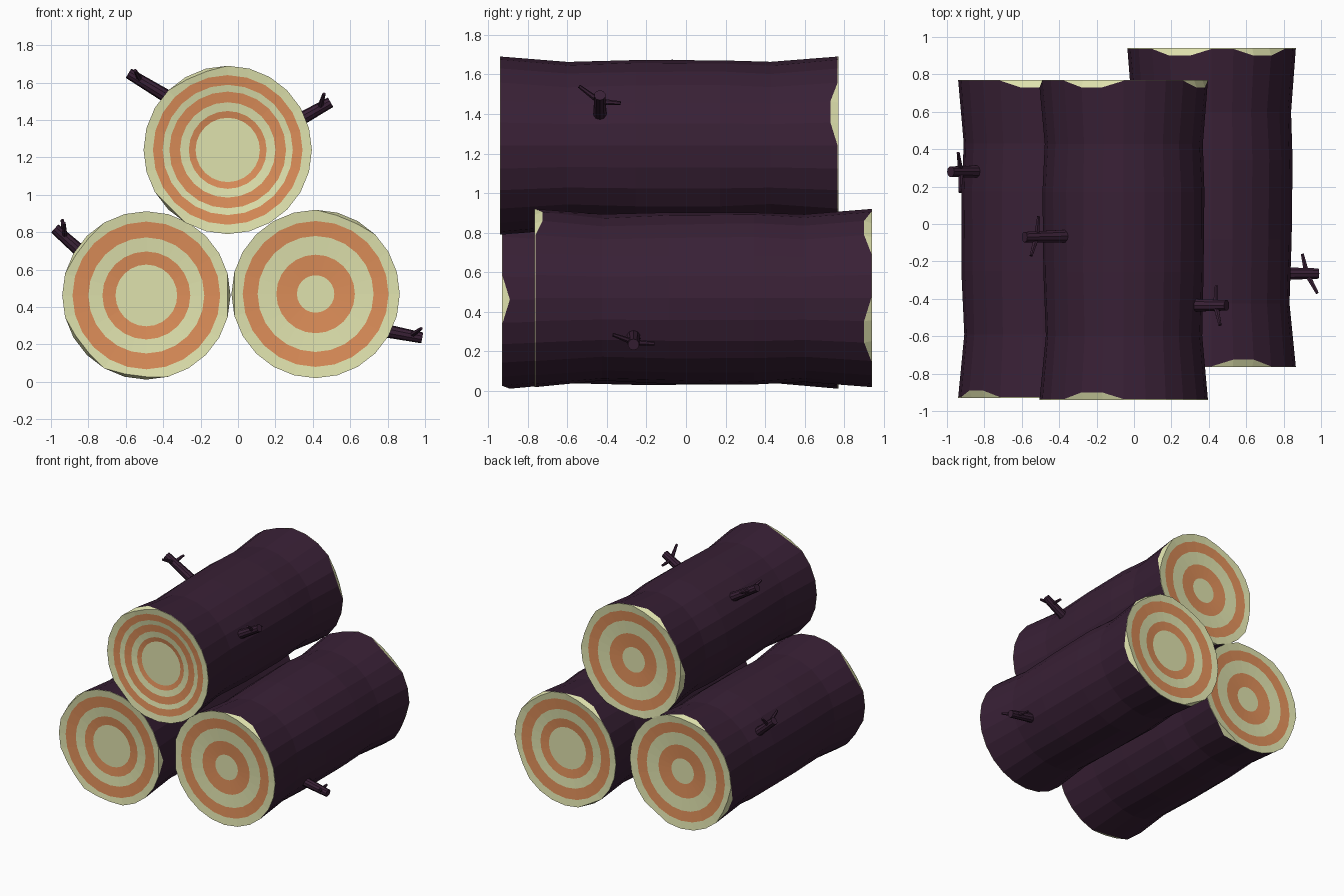
import bpy, bmesh, random
from math import sin, cos, radians, tau
from mathutils import Vector

if "Cube" in bpy.data.objects:
    bpy.data.objects.remove(bpy.data.objects["Cube"])

random.seed(4)
SIDES = 24


def material(name, rgb):
    m = bpy.data.materials.new(name)
    m.diffuse_color = (*rgb, 1)
    m.use_nodes = True
    m.node_tree.nodes["Principled BSDF"].inputs["Base Color"].default_value = m.diffuse_color
    return m


BARK = material("bark", (0.04, 0.0145, 0.036))
CREAM = material("cream_wood", (0.74, 0.76, 0.42))
ORANGE = material("orange_wood", (0.72, 0.27, 0.10))

# Growth ring radii, alternating cream and orange from the outside in
TWO_WIDE = [0.395, 0.31, 0.235, 0.165]
TWO_SMALL = [0.39, 0.31, 0.21, 0.10]
THREE_THIN = [0.40, 0.348, 0.312, 0.255, 0.208, 0.172]


def add_object(name, bm, mats):
    bmesh.ops.recalc_face_normals(bm, faces=bm.faces)
    me = bpy.data.meshes.new(name)
    bm.to_mesh(me)
    bm.free()
    for m in mats:
        me.materials.append(m)
    ob = bpy.data.objects.new(name, me)
    bpy.context.collection.objects.link(ob)


def log(name, cx, cz, y0, y1, front, back, front_chips, back_chips):
    bm = bmesh.new()

    def chipped(i, chips):
        a = 360 * i / SIDES
        return any(abs((a - c + 180) % 360 - 180) < 13 for c in chips)

    def ring(rad, ypos):
        out = []
        for i in range(SIDES):
            a, r = tau * i / SIDES, rad(i)
            out.append(bm.verts.new((cx + r * cos(a), ypos(i), cz + r * sin(a))))
        return out

    def bridge(a, b, mat):
        for i in range(SIDES):
            j = (i + 1) % SIDES
            bm.faces.new((a[i], a[j], b[j], b[i])).material_index = mat

    # Sawn end: chipped rim, then slightly dished growth rings
    def end(y, inward, radii, chips):
        edge = ring(lambda i: 0.45, lambda i: y + inward * (0.04 if chipped(i, chips) else 0.004))
        prev = ring(lambda i: 0.435 if chipped(i, chips) else 0.45, lambda i: y)
        bridge(edge, prev, 1)
        for k, r in enumerate(radii):
            cur = ring(lambda i: r, lambda i: y + inward * 0.007 * (k + 1))
            bridge(prev, cur, 1 + k % 2)
            prev = cur
        bm.faces.new(prev).material_index = 1
        return edge

    # Bark: waisted tube with a little irregularity
    prev = end(y0, 1, front, front_chips)
    for t, r in [(0.2, 0.42), (0.4, 0.43), (0.65, 0.433), (0.8, 0.421)]:
        y = y0 + t * (y1 - y0)
        cur = ring(lambda i: r + random.uniform(-0.004, 0.004), lambda i: y)
        bridge(prev, cur, 0)
        prev = cur
    bridge(prev, end(y1, -1, back, back_chips), 0)
    add_object(name, bm, [BARK, CREAM, ORANGE])


def stick(bm, a, b, r0, r1, sides):
    a, b = Vector(a), Vector(b)
    d = b - a
    made = bmesh.ops.create_cone(bm, cap_ends=True, segments=sides, radius1=r0,
                                 radius2=r1, depth=d.length)
    rot = d.to_track_quat('Z', 'Y')
    for v in made["verts"]:
        v.co = rot @ v.co + (a + b) / 2


# Broken branch: a stub plus two fine twigs
def branch(name, root, tip, twig_tips):
    bm = bmesh.new()
    stick(bm, root, tip, 0.036, 0.029, 10)
    fork = Vector(root).lerp(Vector(tip), 0.7)
    for t in twig_tips:
        stick(bm, fork, t, 0.016, 0.009, 6)
    add_object(name, bm, [BARK])


log("left_log", -0.49, 0.462, -0.93, 0.77, TWO_WIDE, TWO_SMALL,
    [0, 265, 220, 140], [100, 200, 300])
log("right_log", 0.415, 0.47, -0.765, 0.94, TWO_SMALL, TWO_WIDE,
    [70, 180], [110, 52, 340, 240])
log("top_log", -0.055, 1.24, -0.94, 0.77, THREE_THIN, TWO_SMALL,
    [115, 225], [110, 25, 190, 280])

branch("left_log_branch", (-0.80, 0.28, 0.66), (-0.98, 0.28, 0.82),
       [(-0.94, 0.38, 0.865), (-0.93, 0.17, 0.85)])
branch("right_log_branch", (0.78, -0.265, 0.275), (0.985, -0.265, 0.235),
       [(0.90, -0.16, 0.24), (0.98, -0.37, 0.285)])
branch("top_log_left_branch", (-0.37, -0.065, 1.52), (-0.585, -0.07, 1.65),
       [(-0.51, 0.04, 1.63), (-0.55, -0.17, 1.665)])
branch("top_log_right_branch", (0.30, -0.435, 1.385), (0.495, -0.435, 1.495),
       [(0.44, -0.33, 1.455), (0.46, -0.54, 1.54)])
